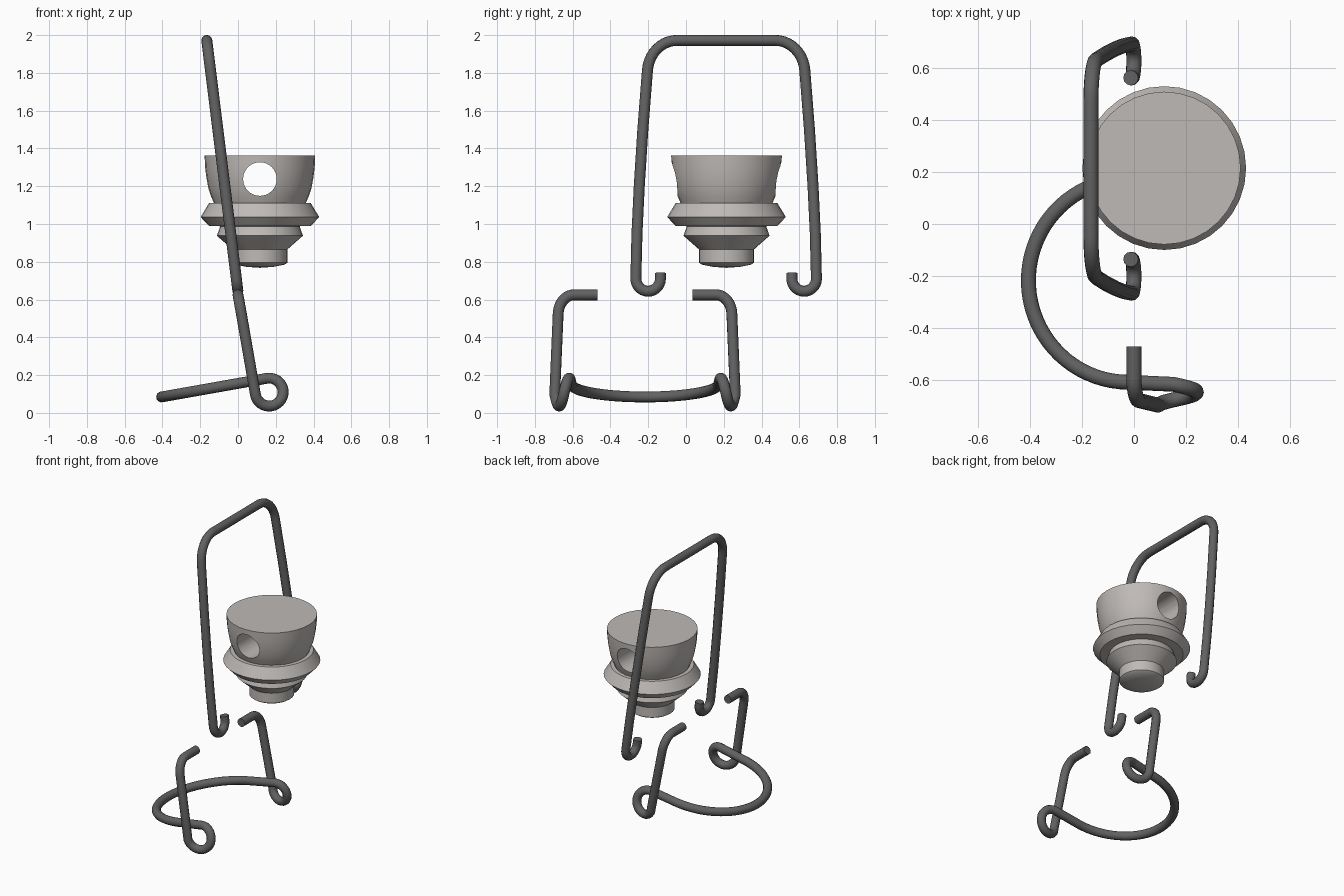
import bpy, bmesh
from math import sin, cos, pi, radians

cube = bpy.data.objects.get("Cube")
if cube:
    bpy.data.objects.remove(cube, do_unlink=True)


def material(name, color):
    m = bpy.data.materials.new(name)
    m.use_nodes = True
    m.diffuse_color = color
    m.node_tree.nodes["Principled BSDF"].inputs["Base Color"].default_value = color
    return m


ceramic = material("warm grey ceramic", (0.52, 0.49, 0.47, 1))
steel = material("dark steel wire", (0.12, 0.12, 0.12, 1))

WIRE = 0.029


def activate(ob):
    bpy.ops.object.select_all(action='DESELECT')
    ob.select_set(True)
    bpy.context.view_layer.objects.active = ob


def arc(ca, cb, ra, rb, start, end, steps):
    """Points on an elliptical arc, angles in degrees."""
    out = []
    for i in range(steps + 1):
        t = radians(start + (end - start) * i / steps)
        out.append((ca + ra * cos(t), cb + rb * sin(t)))
    return out


def bent_wire(name, half, middle_y):
    """Mirror half a path (x, distance from middle, z) and sweep a round wire."""
    path = [(x, middle_y + u, z) for x, u, z in half]
    path += [(x, middle_y - u, z) for x, u, z in reversed(half)]
    curve = bpy.data.curves.new(name, 'CURVE')
    curve.dimensions = '3D'
    curve.bevel_depth = WIRE
    curve.bevel_resolution = 4
    curve.use_fill_caps = True
    spline = curve.splines.new('POLY')
    spline.points.add(len(path) - 1)
    for point, co in zip(spline.points, path):
        point.co = (*co, 1)
    curve.materials.append(steel)
    ob = bpy.data.objects.new(name, curve)
    bpy.context.collection.objects.link(ob)
    activate(ob)
    bpy.ops.object.convert(target='MESH')
    bpy.ops.object.shade_smooth_by_angle(angle=radians(50))
    return ob


# Upper bail: hooked end, long leg, rounded shoulder, flat top
flat = [(0.348, 0.74)]
flat += arc(0.413, 0.71, 0.065, 0.066, -180, 0, 14)
flat += [(0.472, 0.95), (0.46, 1.2), (0.441, 1.5)]
flat += arc(0.26, 1.80, 0.157, 0.172, 5, 90, 10)
bent_wire("upper_bail", [(-0.124 * (z - 0.64), u, z) for u, z in flat], 0.2125)

# Lower bail: inward end, leg, coiled eye, half-round back
flat = [(0.252, 0.625)] + arc(0.375, 0.52, 0.085, 0.105, 90, 0, 10)
half = [(0.178 * (0.625 - z), u, z) for u, z in flat]
coil = arc(0.165, 0.11, 0.074, 0.074, 190, 460, 24)
half += [(x, 0.478 - 0.08 * i / 24, z) for i, (x, z) in enumerate(coil)]
half += [(x, u, 0.156 + 0.177 * x)
         for x, u in arc(-0.02, 0, 0.385, 0.39, 90, 177, 18)]
bent_wire("lower_bail", half, -0.217)

# Stopper: turned profile (radius, height)
CENTRE = (0.116, 0.2145)
profile = [(0, 0.768), (0.07, 0.773), (0.13, 0.785), (0.145, 0.795),
           (0.145, 0.865), (0.228, 0.938), (0.21, 0.988), (0.27, 0.99),
           (0.314, 1.037), (0.27, 1.11), (0.243, 1.11), (0.258, 1.145),
           (0.273, 1.19), (0.284, 1.25), (0.29, 1.30), (0.293, 1.363), (0, 1.363)]
bm = bmesh.new()
verts = [bm.verts.new((r, 0, z)) for r, z in profile]
edges = [bm.edges.new(pair) for pair in zip(verts, verts[1:])]
bmesh.ops.spin(bm, geom=verts + edges, cent=(0, 0, 0), axis=(0, 0, 1),
               angle=2 * pi, steps=32, use_duplicate=False)
bmesh.ops.remove_doubles(bm, verts=bm.verts, dist=0.0005)
bmesh.ops.recalc_face_normals(bm, faces=bm.faces)
mesh = bpy.data.meshes.new("stopper")
bm.to_mesh(mesh)
bm.free()
mesh.materials.append(ceramic)
stopper = bpy.data.objects.new("stopper", mesh)
stopper.location = (*CENTRE, 0)
bpy.context.collection.objects.link(stopper)

# Cross hole through the stopper
bpy.ops.mesh.primitive_cylinder_add(vertices=32, radius=0.089, depth=1,
                                    location=(*CENTRE, 1.238),
                                    rotation=(pi / 2, 0, 0))
drill = bpy.context.object
drill.name = "hole_cutter"
drill.data.materials.append(ceramic)
cut = stopper.modifiers.new("cross_hole", 'BOOLEAN')
cut.operation = 'DIFFERENCE'
cut.solver = 'EXACT'
cut.object = drill
activate(stopper)
bpy.ops.object.modifier_apply(modifier=cut.name)
bpy.data.objects.remove(drill, do_unlink=True)
bpy.ops.object.shade_smooth_by_angle(angle=radians(30))
